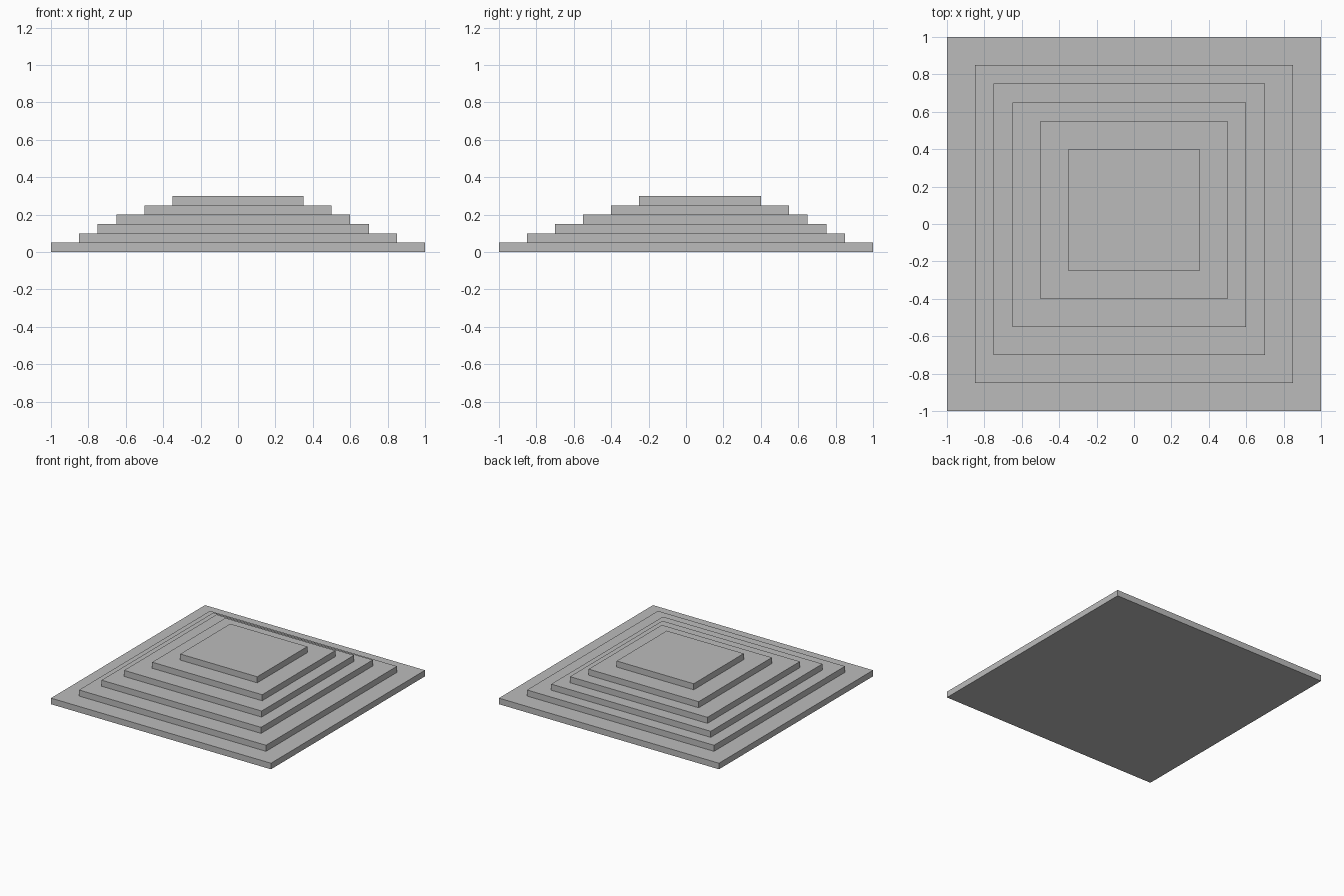
import bpy

# Remove the default cube
default = bpy.data.objects.get("Cube")
if default:
    bpy.data.objects.remove(default, do_unlink=True)

# Single stone grey material
GREY = (0.5, 0.5, 0.5, 1.0)
stone = bpy.data.materials.new("stone_grey")
stone.use_nodes = True
stone.diffuse_color = GREY
stone.node_tree.nodes["Principled BSDF"].inputs["Base Color"].default_value = GREY

STEP = 0.05


def add_terrace(name, level, x0, x1, y0, y1):
    """Flat slab spanning the given x and y limits at one step level."""
    bpy.ops.mesh.primitive_cube_add(
        size=1, location=((x0 + x1) / 2, (y0 + y1) / 2, (level + 0.5) * STEP))
    slab = bpy.context.object
    slab.name = name
    slab.scale = (x1 - x0, y1 - y0, STEP)
    bpy.ops.object.transform_apply(location=False, rotation=False, scale=True)
    slab.data.materials.append(stone)


# Terraces from the ground up: left and right limits, front and back limits
terraces = [
    ("base_slab", -1, 1, -1, 1),
    ("second_terrace", -0.85, 0.85, -0.85, 0.85),
    ("third_terrace", -0.75, 0.7, -0.7, 0.75),
    ("fourth_terrace", -0.65, 0.6, -0.55, 0.65),
    ("fifth_terrace", -0.5, 0.5, -0.4, 0.55),
    ("top_terrace", -0.35, 0.35, -0.25, 0.4),
]
for level, (name, *limits) in enumerate(terraces):
    add_terrace(name, level, *limits)
